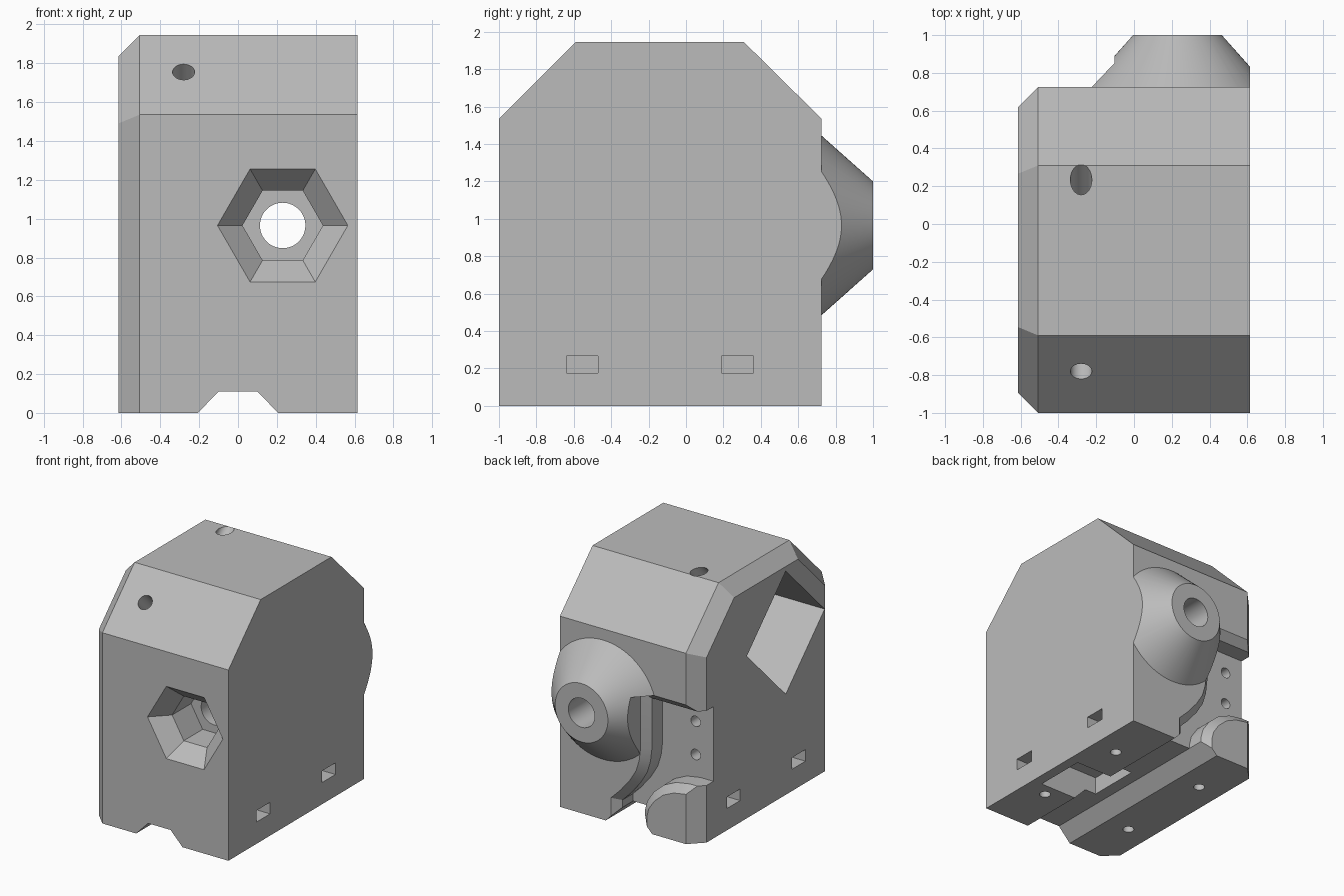
import bpy, bmesh, math
from mathutils import Vector, Matrix

cube = bpy.data.objects.get("Cube")
if cube:
    bpy.data.objects.remove(cube, do_unlink=True)

grey = bpy.data.materials.new("light_grey")
grey.use_nodes = True
grey.diffuse_color = (0.5, 0.5, 0.5, 1)
grey.node_tree.nodes["Principled BSDF"].inputs["Base Color"].default_value = (0.5, 0.5, 0.5, 1)


def loft(name, rings):
    """Closed solid through matching rings of points."""
    bm = bmesh.new()
    loops = [[bm.verts.new(p) for p in ring] for ring in rings]
    n = len(loops[0])
    for a, b in zip(loops, loops[1:]):
        for i in range(n):
            j = (i + 1) % n
            bm.faces.new((a[i], a[j], b[j], b[i]))
    bm.faces.new(loops[0])
    bm.faces.new(loops[-1])
    bmesh.ops.recalc_face_normals(bm, faces=bm.faces)
    mesh = bpy.data.meshes.new(name)
    bm.to_mesh(mesh)
    bm.free()
    mesh.materials.append(grey)
    obj = bpy.data.objects.new(name, mesh)
    bpy.context.collection.objects.link(obj)
    return obj


def box(name, x, y, z):
    return loft(name, [[(x[0], y[0], h), (x[1], y[0], h), (x[1], y[1], h), (x[0], y[1], h)] for h in z])


def tube(name, start, end, r1, r2=None, sides=32):
    """Cylinder or cone between two points; a corner of it points along x."""
    start, end = Vector(start), Vector(end)
    axis = (end - start).normalized()
    u = Vector((1, 0, 0)) if abs(axis.x) < 0.9 else Vector((0, 1, 0))
    v = axis.cross(u)
    turn = [2 * math.pi * i / sides for i in range(sides)]
    return loft(name, [[c + r * (math.cos(t) * u + math.sin(t) * v) for t in turn]
                       for c, r in ((start, r1), (end, r1 if r2 is None else r2))])


def offset(points, d):
    """Mitred outward offset of a counter-clockwise outline."""
    out = []
    for i, p in enumerate(points):
        p, a, b = Vector(p), Vector(points[i - 1]), Vector(points[(i + 1) % len(points)])
        e, f = (p - a).normalized(), (b - p).normalized()
        n, m = Vector((e.y, -e.x)), Vector((f.y, -f.x))
        out.append(p + (n + m) * d / (1 + n.dot(m)))
    return out


def combine(target, tool, operation):
    mod = target.modifiers.new(operation, 'BOOLEAN')
    mod.operation, mod.solver, mod.object = operation, 'EXACT', tool
    bpy.context.view_layer.objects.active = target
    bpy.ops.object.modifier_apply(modifier=mod.name)
    bpy.data.objects.remove(tool, do_unlink=True)


# Body: house-shaped outline, bevelled on its right side
HALF, BEVEL = 0.615, 0.108
outline = [(-1, 0), (0.725, 0), (0.725, 1.535), (0.31, 1.945), (-0.59, 1.945), (-1, 1.535)]
inner = offset(outline, -BEVEL)
for p in inner[:2]:
    p.y = 0
body = loft("housing", [[(x, y, z) for y, z in ring] for x, ring in
                        ((0.75, outline), (BEVEL - HALF, outline), (-HALF, inner))])

# Conical boss on the back
CX, CZ = 0.23, 0.965
combine(body, tube("boss", (CX, 0.6, CZ), (CX, 1, CZ), 0.591, 0.235, 96), 'UNION')

cutters = [box("side_trim", (HALF, 2), (-2, 2), (-1, 3))]

# Hexagonal socket with a flared mouth, and the bore behind it
cutters += [
    tube("socket", (CX, -1.1, CZ), (CX, -0.63, CZ), 0.207, sides=6),
    tube("socket_mouth", (CX, -1.0625, CZ), (CX, -0.87, CZ), 0.3975, 0.207, 6),
    tube("bore", (CX, -0.8, CZ), (CX, 1.2, CZ), 0.117, sides=48),
]

# Diamond cavity in the right side, with two slanted screw holes
DY, DZ, D = -0.39, 1.305, 0.495
cutters += [
    loft("diamond_cavity", [[(x, DY + D, DZ), (x, DY, DZ + D), (x, DY - D, DZ), (x, DY, DZ - D)]
                            for x in (-0.8, 0.055)]),
    tube("front_screw_hole", (-0.28, -0.9, 1.875), (-0.28, -0.52, 1.495), 0.057),
    tube("top_screw_hole", (-0.28, 0.435, 2.145), (-0.28, -0.2, 1.51), 0.057),
]

# Curved cable channel in the back, with bevelled edges
channel = [(-0.8, 0.46), (-0.5, 0.46), (-0.38, 0.44), (-0.27, 0.39), (-0.18, 0.31), (-0.12, 0.22),
           (-0.1, 0.14), (-0.1, -0.2), (0.1, -0.2), (0.1, 0.17), (0.03, 0.24), (-0.06, 0.35),
           (-0.12, 0.45), (-0.15, 0.55), (-0.163, 0.66), (-0.163, 1.06), (-0.8, 1.06)]
wide = offset(channel, 0.06)
cutters.append(loft("cable_channel", [[(x, y, z) for x, z in ring] for y, ring in
                                      ((0.53, channel), (0.665, channel), (0.725, wide), (1.2, wide))]))
for z in (0.633, 0.9):
    cutters.append(tube("channel_screw_hole", (-0.457, 0.6, z), (-0.457, 0.2, z), 0.042))

# Groove along the bottom and the recess opening into it
cutters += [
    loft("bottom_groove", [[(-0.4, y, -0.2), (0.4, y, -0.2), (0.1, y, 0.11), (-0.1, y, 0.11)]
                           for y in (-1.2, 1.2)]),
    loft("bottom_recess", [[(0.0, y, -0.1), (0.53, y, -0.1), (0.53, y, 0.02), (0.3, y, 0.25), (0.0, y, 0.25)]
                           for y in (-0.45, -0.03)]),
]

# Mounting holes in the bottom with their nut slots in the sides
for side in (-1, 1):
    for y in (-0.555, 0.275):
        x = side * 0.41
        cutters.append(tube("mounting_hole", (x, y, -0.1), (x, y, 0.4), 0.042))
        cutters.append(box("nut_slot", sorted((side * 0.31, side * 0.8)), (y - 0.085, y + 0.085), (0.175, 0.268)))

for cutter in cutters:
    combine(body, cutter, 'DIFFERENCE')

body.select_set(True)
bpy.context.view_layer.objects.active = body
bpy.ops.object.shade_smooth_by_angle(angle=math.radians(20))
